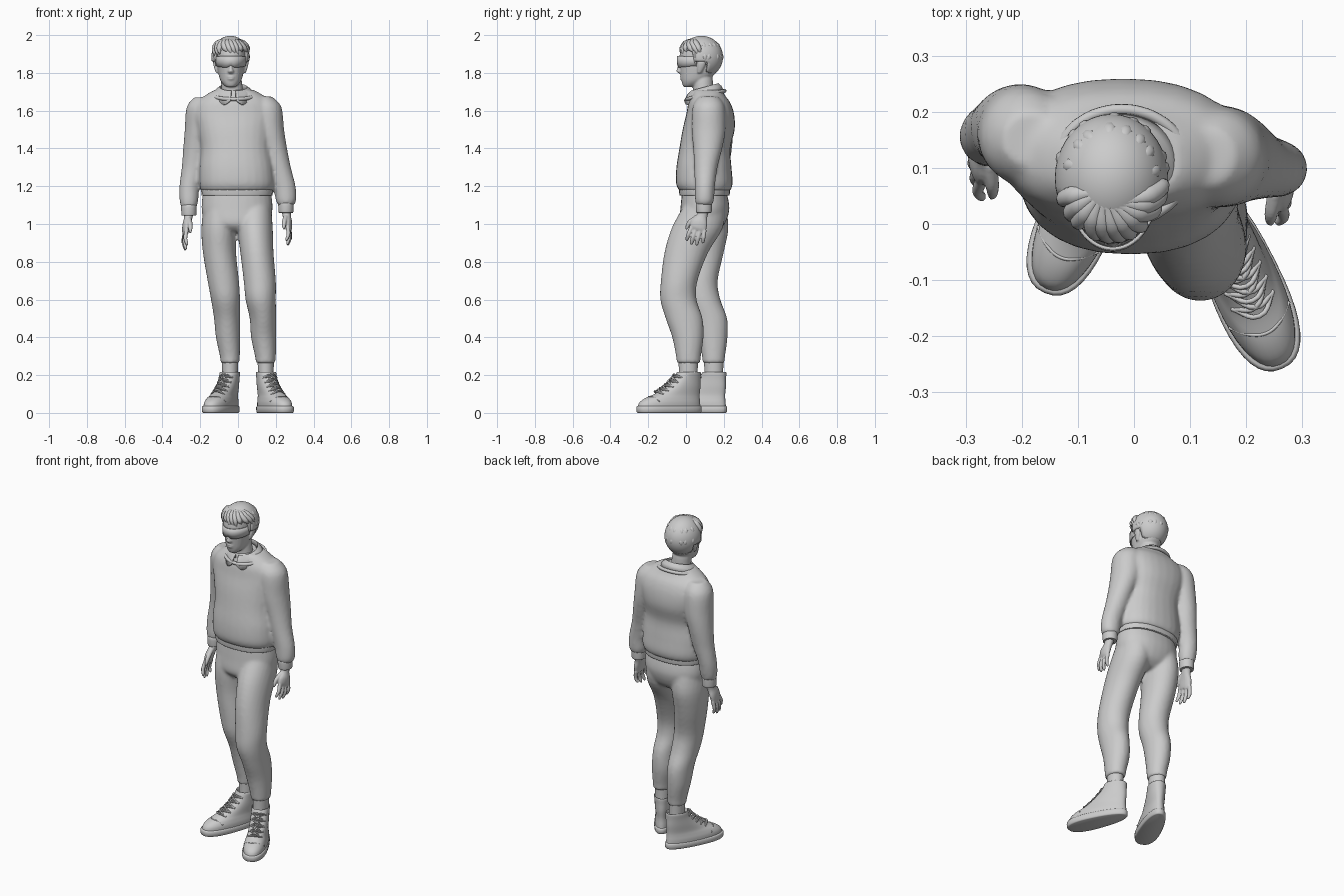
import bpy, bmesh, math, random
from mathutils import Vector

random.seed(4)
TAU = 2 * math.pi


def finish(bm, name, voxel=0, smooth=6, loc=(0, 0, 0), rot=(0, 0, 0), scale=(1, 1, 1), solid=0):
    bmesh.ops.recalc_face_normals(bm, faces=bm.faces)
    me = bpy.data.meshes.new(name)
    bm.to_mesh(me)
    bm.free()
    ob = bpy.data.objects.new(name, me)
    bpy.context.collection.objects.link(ob)
    ob.location, ob.rotation_euler, ob.scale = loc, rot, scale
    if solid:
        m = ob.modifiers.new("thickness", 'SOLIDIFY')
        m.thickness, m.offset = solid, 0
    if voxel:
        m = ob.modifiers.new("blend", 'REMESH')
        m.mode, m.voxel_size, m.use_smooth_shade = 'VOXEL', voxel, True
        m = ob.modifiers.new("relax", 'SMOOTH')
        m.factor, m.iterations = 0.5, smooth
    else:
        bpy.ops.object.select_all(action='DESELECT')
        ob.select_set(True)
        bpy.context.view_layer.objects.active = ob
        bpy.ops.object.shade_smooth_by_angle(angle=math.radians(50))
    return ob


def loft(bm, rings, segs=28, steps=4, power=2.0, egg=0.0):
    """Skin horizontal rings (x, y, z, rx, ry) with spline interpolation."""
    R = [rings[0]] + list(rings) + [rings[-1]]
    dense = []
    for i in range(1, len(R) - 2):
        for s in range(steps):
            t = s / steps
            dense.append([0.5 * (2 * b + (c - a) * t + (2 * a - 5 * b + 4 * c - d) * t * t
                                 + (3 * b - a - 3 * c + d) * t ** 3)
                          for a, b, c, d in zip(R[i - 1], R[i], R[i + 1], R[i + 2])])
    dense.append(list(rings[-1]))
    loops = []
    for x, y, z, rx, ry in dense:
        loop = []
        for k in range(segs):
            c, s = math.cos(TAU * k / segs), math.sin(TAU * k / segs)
            c2 = math.copysign(abs(c) ** (2 / power), c)
            s2 = math.copysign(abs(s) ** (2 / power), s)
            loop.append(bm.verts.new((x + rx * c2 * (1 - egg * s2), y + ry * s2, z)))
        loops.append(loop)
    for a, b in zip(loops, loops[1:]):
        for k in range(segs):
            bm.faces.new((a[k], a[(k + 1) % segs], b[(k + 1) % segs], b[k]))
    bm.faces.new(loops[0])
    bm.faces.new(loops[-1])


def lofted(name, rings, **kw):
    bm = bmesh.new()
    loft(bm, rings, **{k: kw.pop(k) for k in ("segs", "steps", "power", "egg") if k in kw})
    return finish(bm, name, **kw)


def strip(name, rows, thick):
    bm = bmesh.new()
    vs = [[bm.verts.new(p) for p in row] for row in rows]
    for a, b in zip(vs, vs[1:]):
        for k in range(len(a) - 1):
            bm.faces.new((a[k], a[k + 1], b[k + 1], b[k]))
    return finish(bm, name, solid=thick)


def tubes(name, paths, r, taper=None, cyclic=False, loc=(0, 0, 0), rot=(0, 0, 0)):
    cu = bpy.data.curves.new(name, 'CURVE')
    cu.dimensions, cu.bevel_depth, cu.bevel_resolution = '3D', r, 3
    cu.resolution_u, cu.use_fill_caps = 5, True
    for pts in paths:
        sp = cu.splines.new('BEZIER')
        sp.bezier_points.add(len(pts) - 1)
        sp.use_cyclic_u = cyclic
        for i, (bp, p) in enumerate(zip(sp.bezier_points, pts)):
            bp.co = p
            bp.handle_left_type = bp.handle_right_type = 'AUTO'
            bp.radius = taper[i] if taper else 1
    ob = bpy.data.objects.new(name, cu)
    bpy.context.collection.objects.link(ob)
    ob.location, ob.rotation_euler = loc, rot


# Sweater: torso and both sleeves blended together
bm = bmesh.new()
loft(bm, [(-.005, .1, 1.175, .19, .135), (-.005, .097, 1.215, .2, .15), (-.008, .095, 1.3, .197, .146),
          (-.012, .1, 1.4, .185, .135), (-.018, .12, 1.5, .2, .138), (-.02, .128, 1.58, .215, .127),
          (-.02, .124, 1.64, .2, .112), (-.02, .117, 1.68, .155, .09), (-.02, .115, 1.71, .105, .077)], power=2.3)
loft(bm, [(.13, .12, 1.675, .05, .05), (.145, .12, 1.62, .085, .085), (.162, .12, 1.5, .082, .09),
          (.19, .115, 1.4, .07, .077), (.215, .105, 1.3, .065, .062), (.245, .1, 1.2, .06, .053),
          (.254, .098, 1.13, .055, .05), (.254, .096, 1.1, .043, .043)])
loft(bm, [(-.185, .15, 1.67, .05, .05), (-.193, .155, 1.615, .08, .085), (-.202, .165, 1.5, .08, .085),
          (-.22, .17, 1.4, .07, .073), (-.235, .168, 1.3, .063, .06), (-.257, .16, 1.2, .053, .052),
          (-.26, .152, 1.13, .05, .048), (-.26, .148, 1.09, .042, .042)])
finish(bm, "sweater", voxel=.01, smooth=5)
lofted("sweater_hem", [(-.005, .098, 1.15, .183, .13), (-.005, .098, 1.155, .188, .133),
                       (-.005, .098, 1.185, .19, .135), (-.005, .098, 1.2, .185, .13)], power=2.3)
for n, x, y, z in (("left", .254, .095, 1.06), ("right", -.26, .146, 1.045)):
    lofted(n + "_cuff", [(x, y, z, .034, .036), (x, y, z + .004, .039, .041),
                         (x, y, z + .045, .041, .043), (x, y + .002, z + .06, .038, .04)])

# Trousers: hips and two bent legs
bm = bmesh.new()
loft(bm, [(-.005, .097, 1.17, .18, .118), (-.005, .1, 1.08, .188, .13),
          (-.005, .085, 1.0, .165, .12), (-.005, .08, .96, .1, .08)], power=2.2)
loft(bm, [(.085, .1, 1.1, .09, .11), (.09, .06, .98, .094, .135), (.1, .002, .85, .088, .116),
          (.115, -.036, .7, .085, .097), (.12, -.04, .6, .08, .096), (.132, -.01, .5, .07, .098),
          (.136, .01, .4, .067, .083), (.145, .013, .3, .055, .066), (.146, .013, .262, .051, .063)])
loft(bm, [(-.09, .1, 1.1, .09, .11), (-.1, .1, .98, .094, .125), (-.098, .092, .85, .088, .108),
          (-.078, .08, .7, .083, .088), (-.066, .092, .6, .077, .09), (-.058, .128, .5, .069, .09),
          (-.053, .142, .4, .064, .078), (-.043, .146, .3, .053, .061), (-.042, .146, .262, .05, .058)])
finish(bm, "trousers", voxel=.01, smooth=4)

# Shoes, soles, laces and socks
SLOPE = [(-.072, .198), (-.095, .172), (-.122, .148), (-.15, .128), (-.18, .11)]
for n, x, y, a in (("left", .147, .012, .41), ("right", -.042, .147, -.41)):
    at = dict(loc=(x, y, 0), rot=(0, 0, a))
    lofted(n + "_sole", [(0, -.11, 0, .058, .176), (0, -.11, .006, .064, .183), (0, -.11, .03, .065, .184),
                         (0, -.11, .036, .06, .178)], steps=2, power=2.4, egg=.17, segs=40, **at)
    lofted(n + "_shoe", [(0, -.11, .03, .061, .178), (0, -.106, .055, .061, .172), (0, -.091, .078, .056, .155),
                         (0, -.064, .1, .051, .128), (0, -.029, .14, .05, .097), (0, -.007, .18, .049, .075),
                         (0, .003, .21, .05, .066), (0, .003, .216, .046, .062), (0, .003, .2, .042, .056)],
           power=2.2, egg=.13, segs=40, **at)
    rows = [[(-.04, yy + .02, z - .012), (0, yy - .012, z + .006), (.04, yy + .02, z - .012)] for yy, z in SLOPE]
    for (y0, z0), (y1, z1) in zip(SLOPE, SLOPE[1:]):
        for s in (-1, 1):
            rows.append([(-.036 * s, y0 + .016, z0 - .01), (0, (y0 + y1) / 2 - .01, (z0 + z1) / 2 + .005),
                         (.036 * s, y1 + .016, z1 - .01)])
    tubes(n + "_laces", rows, .0045, **at)
    tubes(n + "_toe_cap_seam", [[(-.058, -.19, .06), (-.03, -.215, .083), (0, -.225, .086),
                                 (.03, -.215, .083), (.058, -.19, .06)]], .003, **at)
    lofted(n + "_sock", [(x, y, .17, .04, .05), (x, y, .23, .042, .05), (x, y, .29, .043, .052)])

# Hands: wrist, palm, four fingers and a thumb
for n, loc, rot, sx, sz in (("left", (.256, .092, 1.07), (-.26, -.12, -.1), 1, .98),
                            ("right", (-.26, .144, 1.06), (-.28, .17, .1), -1, 1.08)):
    bm = bmesh.new()
    loft(bm, [(0, 0, .01, .027, .03), (0, 0, -.03, .022, .029), (.004, -.004, -.065, .021, .043),
              (.004, -.003, -.095, .018, .045), (.002, -.001, -.112, .013, .04)], segs=16)
    for i, ln in enumerate((.075, .09, .086, .066)):
        y = -.036 + .023 * i
        dy = -.006 + .004 * i
        loft(bm, [(.003, y, -.098, .0115, .012), (.004, y + dy, -.105 - ln * .5, .0105, .011),
                  (-.006, y + 1.4 * dy, -.105 - ln * .85, .009, .0095),
                  (-.01, y + 1.4 * dy, -.105 - ln, .004, .005)], segs=12)
    loft(bm, [(-.004, -.02, -.035, .013, .016), (-.01, -.05, -.07, .013, .015),
              (-.014, -.061, -.1, .01, .011), (-.015, -.063, -.12, .005, .005)], segs=12)
    finish(bm, n + "_hand", voxel=.004, smooth=2, loc=loc, rot=rot, scale=(sx, 1, sz))

# Head with jaw, nose, lips, ears and neck
HX = -.038
bm = bmesh.new()
loft(bm, [(-.025, .1, 1.64, .07, .062), (-.03, .092, 1.7, .058, .054), (-.035, .088, 1.76, .055, .054),
          (HX, .085, 1.8, .05, .05)])
loft(bm, [(HX, .008, 1.724, .018, .016), (HX, .025, 1.735, .036, .042), (HX, .045, 1.76, .055, .069),
          (HX, .064, 1.8, .067, .094), (HX, .072, 1.85, .075, .107), (HX, .075, 1.9, .079, .108),
          (HX, .078, 1.94, .073, .095), (HX, .08, 1.975, .04, .055)], power=2.15)
loft(bm, [(HX, -.03, 1.797, .01, .008), (HX, -.034, 1.808, .016, .017), (HX, -.032, 1.825, .01, .015),
          (HX, -.03, 1.86, .007, .01)], segs=12)
for z, w in ((1.769, .02), (1.78, .023)):
    loft(bm, [(HX, -.02, z - .006, w * .7, .008), (HX, -.021, z, w, .011), (HX, -.02, z + .005, w * .7, .008)], segs=14)
for s in (-1, 1):
    x = HX + s * .079
    loft(bm, [(x - s * .006, .07, 1.8, .006, .01), (x, .078, 1.825, .009, .018),
              (x + s * .005, .084, 1.855, .01, .021), (x, .084, 1.872, .006, .012)], segs=14)
finish(bm, "head", voxel=.005, smooth=3)

# Visor wrapped round the eyes
arc = [math.radians(-82 + 164 * k / 24) for k in range(25)]
strip("visor", [[(HX + .079 * math.sin(a), .066 - (.112 - d) * math.cos(a),
                  z + up * (1 - math.cos(a)) - nose * math.exp(-(a / .15) ** 2)) for a in arc]
                for z, d, up, nose in ((1.828, .004, .012, -.012), (1.86, 0, .004, 0), (1.888, .002, 0, 0))], .006)


# Hair: cap cut away from the face, plus tapered locks
def on_hair(az, el, s=1.0):
    a, e = math.radians(az), math.radians(el)
    return Vector((-.04 + .095 * s * math.sin(a) * math.cos(e), .082 - .108 * s * math.cos(a) * math.cos(e),
                   1.884 + .106 * s * math.sin(e)))


bm = bmesh.new()
bmesh.ops.create_uvsphere(bm, u_segments=40, v_segments=28, radius=1)
for v in bm.verts:
    v.co = Vector((-.04 + .095 * v.co.x, .082 + .108 * v.co.y, 1.884 + .106 * v.co.z))
cut = []
for f in bm.faces:
    c = f.calc_center_median()
    if (c.y < .055 and c.z < 1.915) or (c.y < .11 and c.z < 1.865) or c.z < 1.8:
        cut.append(f)
bmesh.ops.delete(bm, geom=cut, context='FACES')
finish(bm, "hair_cap", solid=.012)
locks = []
for az in range(-75, 80, 15):
    sw = random.uniform(8, 26)
    end = random.uniform(2, 16)
    locks.append([on_hair(az * .6 - 12, 62, .95), on_hair(az * .9, 42, 1.0),
                  on_hair(az + sw * .5, 24, 1.04), on_hair(az + sw, end, 1.02)])
tubes("fringe_locks", locks, .019, taper=[.6, 1, .8, .1])
locks = []
for az in range(95, 270, 22):
    for e0 in (58, 22):
        sw = random.uniform(-14, 14)
        locks.append([on_hair(az, e0, .92), on_hair(az + sw * .5, e0 - 22, .95),
                      on_hair(az + sw, e0 - 46, .95)])
tubes("back_locks", locks, .015, taper=[.5, 1, .2])
tubes("sideburns", [[(HX + s * .078, .045, 1.92), (HX + s * .08, .05, 1.875), (HX + s * .074, .052, 1.835)]
                    for s in (-1, 1)], .013, taper=[1, .8, .2])

# Shirt collar with two front points, and sweater neckline
ang = [.14 + (TAU - .28) * k / 48 for k in range(49)]


def collar_row(rx, ry, z, flap=0):
    return [(-.024 + rx * math.sin(a), .098 - (ry + flap * .25 * max(0, math.cos(a)) ** 4) * math.cos(a),
             z - .02 * math.cos(a) - flap * max(0, math.cos(a - math.copysign(.5, math.pi - a))) ** 14)
            for a in ang]


strip("shirt_collar", [collar_row(.07, .068, 1.70), collar_row(.074, .074, 1.722),
                       collar_row(.09, .086, 1.71, .012), collar_row(.108, .097, 1.688, .04)], .007)
tubes("sweater_neckline", [[(-.022 + .116 * math.sin(TAU * k / 20), .104 - .1 * math.cos(TAU * k / 20),
                             1.683 - .022 * math.cos(TAU * k / 20)) for k in range(20)]], .01, cyclic=True)
